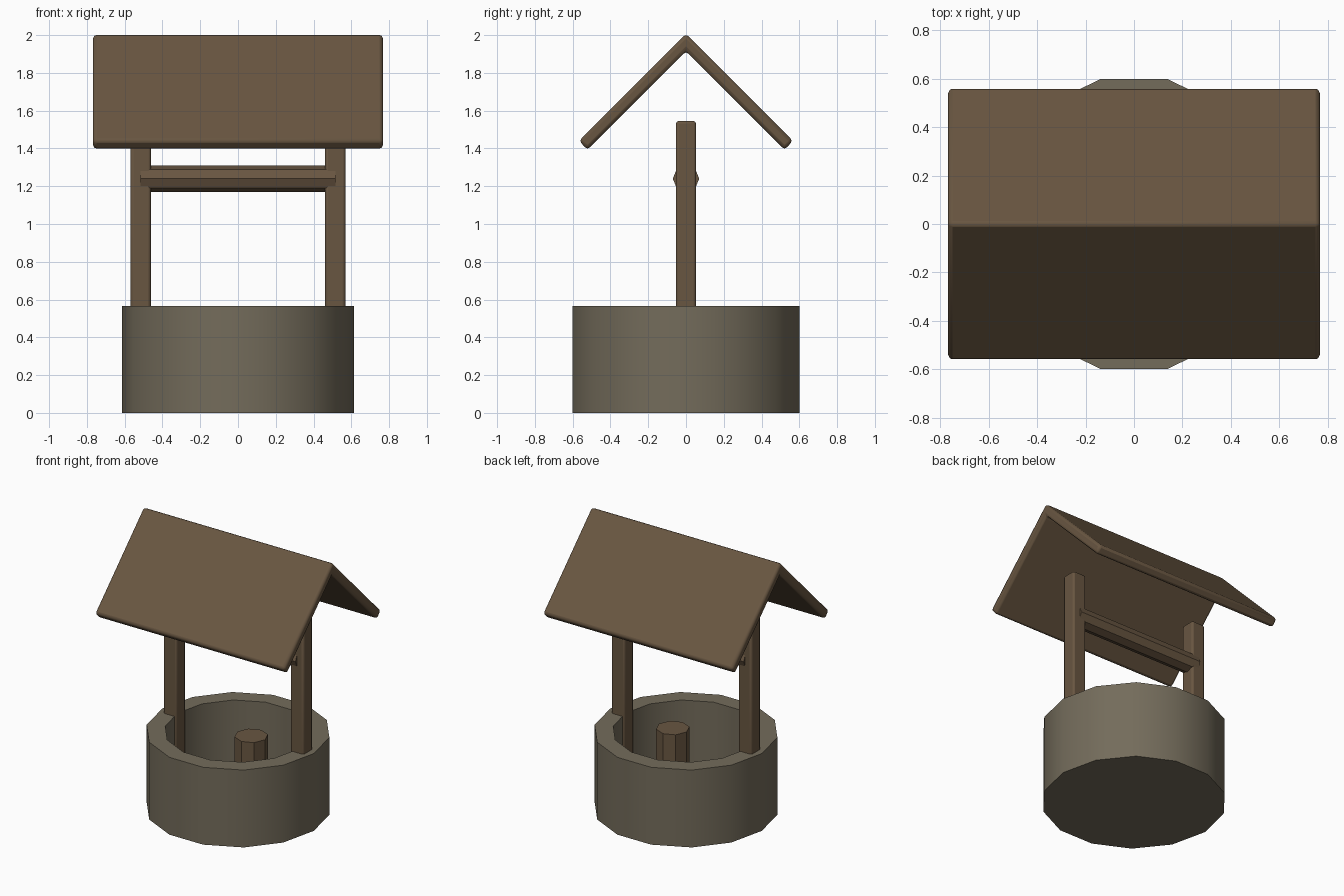
import bpy, bmesh, math
from mathutils import Matrix

if "Cube" in bpy.data.objects:
    bpy.data.objects.remove(bpy.data.objects["Cube"])


def material(name, rgb):
    m = bpy.data.materials.new(name)
    m.diffuse_color = (*rgb, 1)
    m.use_nodes = True
    m.node_tree.nodes["Principled BSDF"].inputs["Base Color"].default_value = m.diffuse_color
    return m


WOOD = material("brown wood", (0.14, 0.093, 0.053))
STONE = material("grey brown stone", (0.174, 0.150, 0.105))


def finish(bm, name, mat, bevel=0.0):
    bmesh.ops.recalc_face_normals(bm, faces=bm.faces)
    mesh = bpy.data.meshes.new(name)
    bm.to_mesh(mesh)
    bm.free()
    ob = bpy.data.objects.new(name, mesh)
    bpy.context.collection.objects.link(ob)
    mesh.materials.append(mat)
    if bevel:
        mod = ob.modifiers.new("soft edges", "BEVEL")
        mod.width = bevel
        mod.segments = 2
    bpy.ops.object.select_all(action="DESELECT")
    ob.select_set(True)
    bpy.context.view_layer.objects.active = ob
    bpy.ops.object.shade_smooth_by_angle(angle=math.radians(30))
    return ob


def prism(name, mat, points, x0, x1, bevel=0.0):
    """Extrude a closed (y, z) outline along x."""
    bm = bmesh.new()
    face = bm.faces.new([bm.verts.new((x0, y, z)) for y, z in points])
    out = bmesh.ops.extrude_face_region(bm, geom=[face])["geom"]
    moved = [v for v in out if isinstance(v, bmesh.types.BMVert)]
    bmesh.ops.translate(bm, verts=moved, vec=(x1 - x0, 0, 0))
    return finish(bm, name, mat, bevel)


# Fourteen-sided stone wall: closed base, hollow inside
SIDES = 14
bm = bmesh.new()
rings = []
for r, z in [(0.615, 0), (0.615, 0.567), (0.49, 0.567), (0.49, 0.04)]:
    angles = [2 * math.pi * i / SIDES for i in range(SIDES)]
    rings.append([bm.verts.new((r * math.cos(a), r * math.sin(a), z)) for a in angles])
for low, high in zip(rings, rings[1:]):
    for i in range(SIDES):
        j = (i + 1) % SIDES
        bm.faces.new((low[i], low[j], high[j], high[i]))
bm.faces.new(rings[0])
bm.faces.new(rings[-1])
finish(bm, "stone_wall", STONE)

# Two square posts running down to the base
for side, name in ((-1, "left_post"), (1, "right_post")):
    bm = bmesh.new()
    height = 1.543
    bmesh.ops.create_cube(bm, size=1, matrix=Matrix.Translation((side * 0.515, 0, height / 2 + 0.002))
                          @ Matrix.Diagonal((0.107, 0.107, height, 1)))
    finish(bm, name, WOOD, 0.014)

# Eight-sided winding beam between the posts
octagon = [(0.07 * math.cos(i * math.pi / 4), 1.24 + 0.07 * math.sin(i * math.pi / 4)) for i in range(8)]
prism("winding_beam", WOOD, octagon, -0.517, 0.515)

# Solid eight-sided bucket inside the well
bm = bmesh.new()
bmesh.ops.create_cone(bm, cap_ends=True, segments=8, radius1=0.112, radius2=0.112, depth=0.52,
                      matrix=Matrix.Translation((0.107, 0, 0.302)))
finish(bm, "bucket", WOOD)

# Pitched roof: chevron outline along the ridge
chevron = [(0, 2.007), (0.566, 1.441), (0.5225, 1.3925), (0, 1.915), (-0.5225, 1.3925), (-0.566, 1.441)]
prism("roof", WOOD, chevron, -0.768, 0.768, 0.018)
